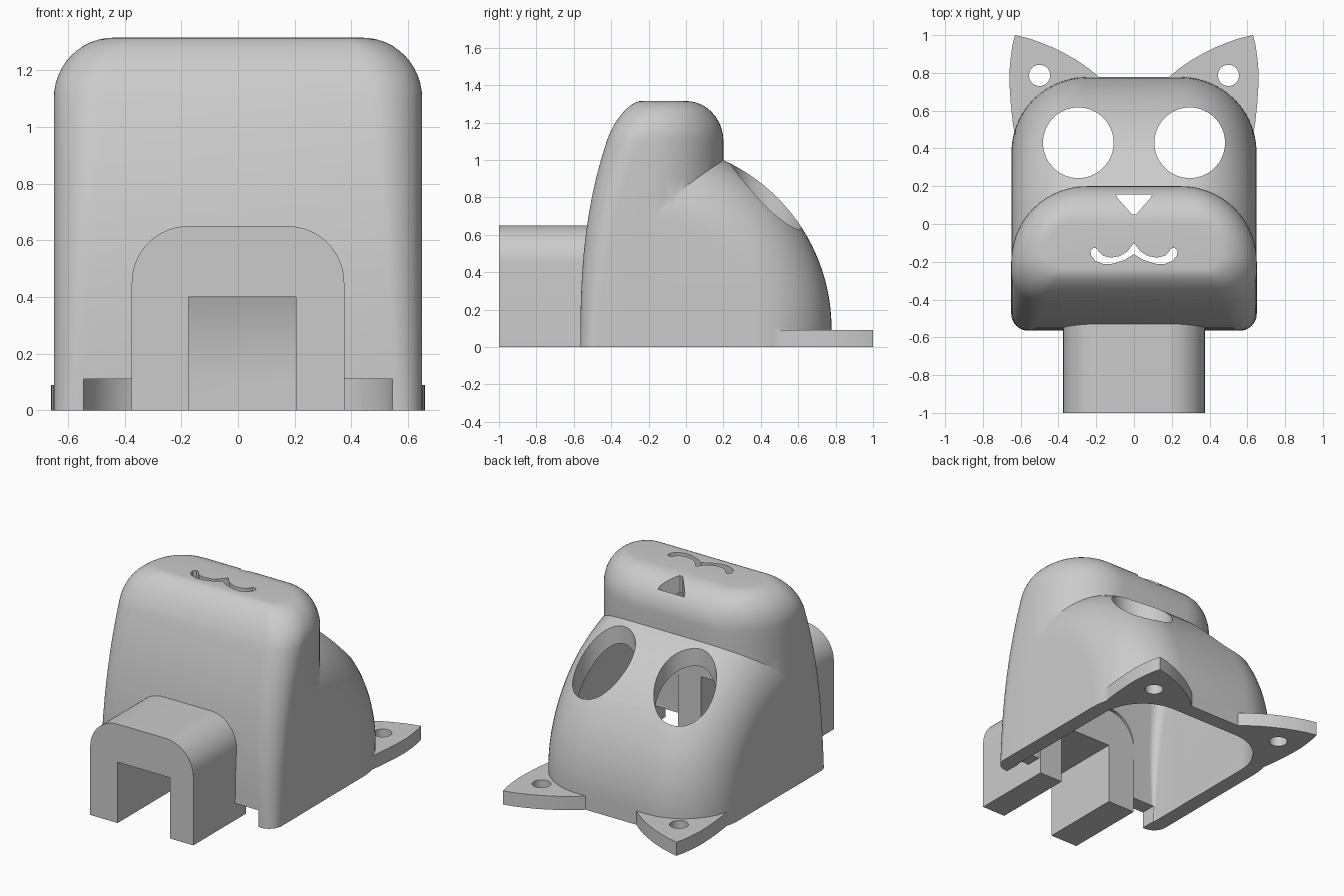
import bpy, bmesh, math
from math import sin, cos, pi, radians

if "Cube" in bpy.data.objects:
    bpy.data.objects.remove(bpy.data.objects["Cube"], do_unlink=True)

grey = bpy.data.materials.new("plain_grey")
grey.use_nodes = True
colour = (0.6, 0.6, 0.6, 1)
grey.diffuse_color = colour
grey.node_tree.nodes["Principled BSDF"].inputs["Base Color"].default_value = colour

WALL = 0.1
HALF = 0.65


def loft(name, rings):
    """Closed solid skinned through rings with equal point counts."""
    bm = bmesh.new()
    loops = [[bm.verts.new(p) for p in ring] for ring in rings]
    n = len(loops[0])
    for a, b in zip(loops, loops[1:]):
        for i in range(n):
            j = (i + 1) % n
            bm.faces.new((a[i], a[j], b[j], b[i]))
    bm.faces.new(loops[0])
    bm.faces.new(loops[-1])
    bmesh.ops.recalc_face_normals(bm, faces=bm.faces)
    mesh = bpy.data.meshes.new(name)
    bm.to_mesh(mesh)
    bm.free()
    mesh.materials.append(grey)
    ob = bpy.data.objects.new(name, mesh)
    bpy.context.collection.objects.link(ob)
    return ob


def prism(name, outline, z0, z1):
    return loft(name, [[(x, y, z) for x, y in outline] for z in (z0, z1)])


def prism_y(name, outline, y0, y1):
    return loft(name, [[(x, y, z) for x, z in outline] for y in (y0, y1)])


def box_outline(x0, x1, z0, z1):
    return [(x0, z0), (x1, z0), (x1, z1), (x0, z1)]


def arc(cx, cy, r, start, end, steps=14):
    angles = [radians(start + (end - start) * i / steps) for i in range(steps + 1)]
    return [(cx + r * cos(a), cy + r * sin(a)) for a in angles]


def disc(cx, cy, r):
    return arc(cx, cy, r, 0, 354, 59)


def combine(target, other, operation):
    """Apply a boolean and discard the helper."""
    other.hide_render = True
    mod = target.modifiers.new("cut", 'BOOLEAN')
    mod.operation = operation
    mod.solver = 'EXACT'
    mod.object = other
    bpy.context.view_layer.objects.active = target
    bpy.ops.object.modifier_apply(modifier=mod.name)
    bpy.data.objects.remove(other, do_unlink=True)


def muzzle(name, t, bottom):
    """Upright rounded block with a curved front and a soft top edge, inset by t."""
    levels = [(bottom, 0)] + [(0.1 * i, 0) for i in range(1, 11)]
    levels += [(1.1 + (0.215 - t) * sin(a), 1 - cos(a))
               for a in [pi / 2 * i / 12 for i in range(13)]]
    rings = []
    for z, soft in levels:
        side = HALF - t - (0.21 - t) * soft
        back = 0.2 - t - (0.2 - t) * soft
        front = -0.565 + 0.11 * max(z, 0) ** 2.6 + t + (0.1 - t / 2) * soft
        rb = 0.4 - t - (0.3 - t) * soft
        rf = max(0.09 + 0.08 * max(z, 0) - t * 0.8 - 0.12 * soft, 0.01)
        ring = (arc(side - rb, back - rb, rb, 0, 90) + arc(rb - side, back - rb, rb, 90, 180)
                + arc(rf - side, front + rf, rf, 180, 270) + arc(side - rf, front + rf, rf, 270, 360))
        rings.append([(x, y, z) for x, y in ring])
    return loft(name, rings)


def brow(name, t, bottom):
    """Rounded section swung about a sideways axis, with a straight foot."""
    cy, cz, hub = -0.21, 0.1, 0.02
    radius, corner, side = 0.988 - t, 0.4 - t, HALF - 0.001 - t
    section = ([(side, hub)] + arc(side - corner, radius - corner, corner, 0, 90)
               + arc(corner - side, radius - corner, corner, 90, 180) + [(-side, hub)])
    rings = [[(x, cy + r, bottom) for x, r in section]]
    for i in range(33):
        a = radians(95 * i / 32)
        rings.append([(x, cy + r * cos(a), cz + r * sin(a)) for x, r in section])
    return loft(name, rings)


# Outer body
shell = muzzle("face_shell", 0, 0)
combine(shell, brow("brow", 0, 0), 'UNION')

# Flat ears at the back
ear = [(.63, 1), (.56, .984), (.5, .963), (.43, .935), (.37, .905), (.3, .865), (.235, .82),
       (.17, .765), (.17, .6), (.58, .4), (.625, .44), (.641, .53), (.652, .63), (.658, .72),
       (.66, .8), (.653, .88), (.643, .95)]
for s in (-1, 1):
    combine(shell, prism("ear", [(s * x, y) for x, y in ear], 0, 0.09), 'UNION')

# Hollow inside
combine(shell, brow("brow_hollow", WALL, -0.1), 'DIFFERENCE')
combine(shell, muzzle("muzzle_hollow", WALL, -0.1), 'DIFFERENCE')

# Eyes, ear holes and bottom notches
for s in (-1, 1):
    combine(shell, prism("eye_cutter", disc(s * 0.295, 0.43, 0.187), 0.2, 1.5), 'DIFFERENCE')
    combine(shell, prism("ear_hole_cutter", disc(s * 0.5, 0.787, 0.056), -0.1, 0.2), 'DIFFERENCE')
    x0, x1 = sorted((s * 0.36, s * 0.545))
    combine(shell, prism_y("notch_cutter", box_outline(x0, x1, -0.1, 0.11), -0.7, -0.42), 'DIFFERENCE')

# Nose and mouth
nose = [(-.095, .155), (.095, .155), (.09, .14), (.01, .05), (-.01, .05), (-.09, .14)]
combine(shell, prism("nose_cutter", nose, 0.6, 1.5), 'DIFFERENCE')
half_mouth = [(.035, -.145), (.075, -.17), (.12, -.178), (.165, -.168), (.185, -.148), (.195, -.13),
              (.215, -.125), (.23, -.14), (.228, -.165), (.205, -.195), (.16, -.213), (.11, -.21),
              (.05, -.19)]
mouth = ([(0, -.1)] + half_mouth + [(0, -.16)]
         + [(-x, y) for x, y in reversed(half_mouth)])
combine(shell, prism("mouth_cutter", mouth, 1.1, 1.5), 'DIFFERENCE')

# Arched mounting bracket set into the front wall, ending level with its inside
arch = ([(0.375, 0)] + arc(0.175, 0.45, 0.2, 0, 90)
        + arc(-0.175, 0.45, 0.2, 90, 180) + [(-0.375, 0)])
combine(shell, prism_y("bracket_opening", arch, -1.1, -0.4), 'DIFFERENCE')
bracket = prism_y("mounting_bracket", arch, -1, -0.45)
combine(bracket, prism_y("slot_cutter", box_outline(-0.175, 0.205, -0.1, 0.4), -1.1, -0.2), 'DIFFERENCE')

# Smooth curves, sharp edges
for ob in (shell, bracket):
    bpy.ops.object.select_all(action='DESELECT')
    ob.select_set(True)
    bpy.context.view_layer.objects.active = ob
    bpy.ops.object.shade_smooth_by_angle(angle=radians(28))
